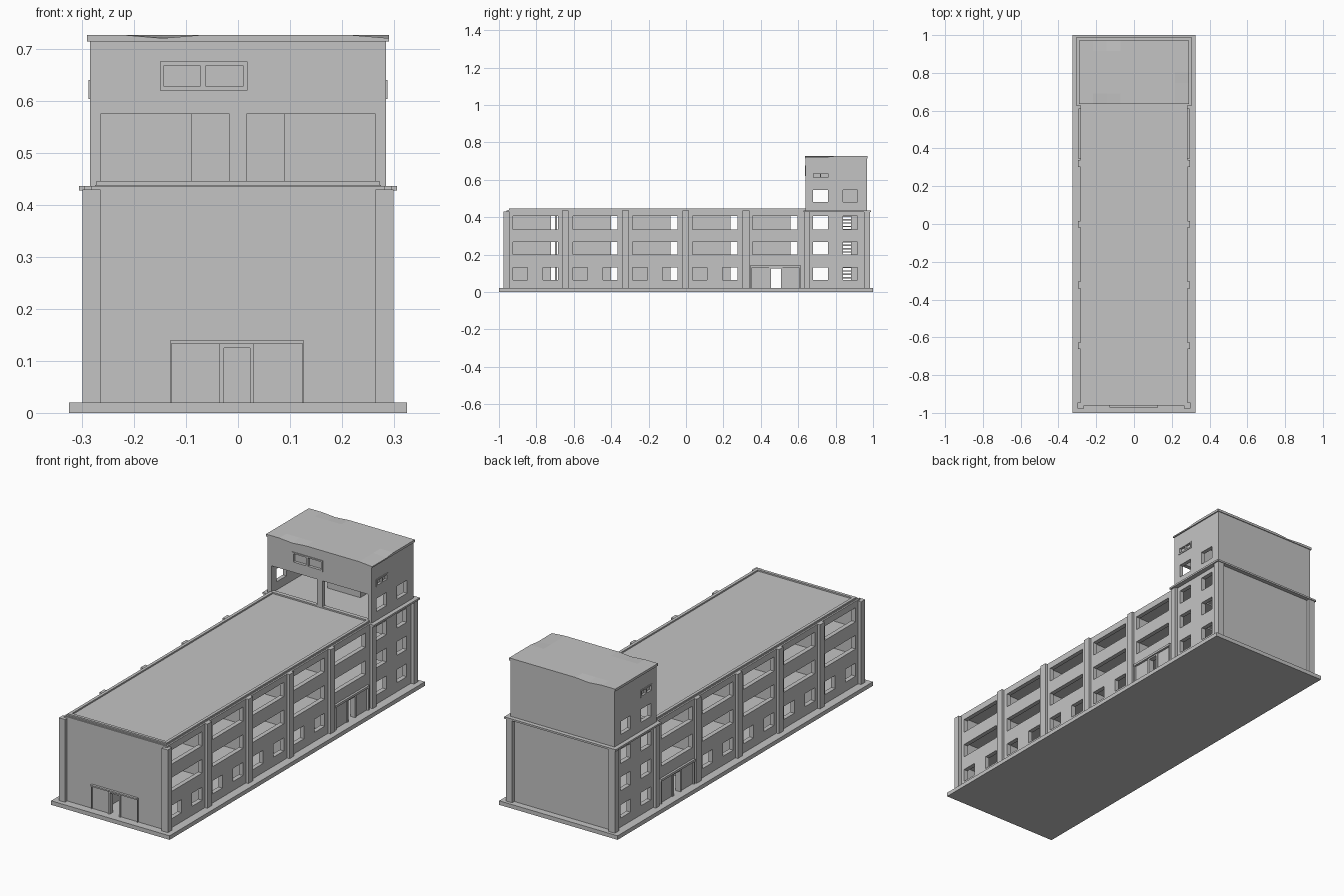
import bpy, bmesh
from mathutils import Vector

cube = bpy.data.objects.get("Cube")
if cube:
    bpy.data.objects.remove(cube)

concrete = bpy.data.materials.new("concrete_grey")
concrete.use_nodes = True
GREY = (0.55, 0.55, 0.55, 1)
concrete.diffuse_color = GREY
concrete.node_tree.nodes["Principled BSDF"].inputs["Base Color"].default_value = GREY


def finish(name, bm):
    bmesh.ops.recalc_face_normals(bm, faces=bm.faces)
    mesh = bpy.data.meshes.new(name)
    bm.to_mesh(mesh)
    bm.free()
    mesh.materials.append(concrete)
    obj = bpy.data.objects.new(name, mesh)
    bpy.context.collection.objects.link(obj)
    return obj


def box(name, x, y, z):
    """Box from three (low, high) ranges."""
    bm = bmesh.new()
    bmesh.ops.create_cube(bm, size=1)
    for v in bm.verts:
        v.co = [r[0] if c < 0 else r[1] for c, r in zip(v.co, (x, y, z))]
    return finish(name, bm)


def wall(name, axis, at, thick, u, z, holes=()):
    """Upright wall facing x or y, with rectangular holes (u0, u1, z0, z1)."""
    us = sorted({*u, *(c for h in holes for c in h[:2])})
    zs = sorted({*z, *(c for h in holes for c in h[2:])})
    bm = bmesh.new()
    grid = {}

    def vert(a, b):
        if (a, b) not in grid:
            grid[a, b] = bm.verts.new((at, a, b) if axis == "x" else (a, at, b))
        return grid[a, b]

    for a0, a1 in zip(us, us[1:]):
        for b0, b1 in zip(zs, zs[1:]):
            ca, cb = (a0 + a1) / 2, (b0 + b1) / 2
            if any(h[0] < ca < h[1] and h[2] < cb < h[3] for h in holes):
                continue
            bm.faces.new([vert(a0, b0), vert(a1, b0), vert(a1, b1), vert(a0, b1)])
    res = bmesh.ops.extrude_face_region(bm, geom=bm.faces[:])
    moved = [e for e in res["geom"] if isinstance(e, bmesh.types.BMVert)]
    offset = Vector((thick, 0, 0)) if axis == "x" else Vector((0, thick, 0))
    bmesh.ops.translate(bm, verts=moved, vec=offset)
    return finish(name, bm)


SIDES = (("left", 1), ("right", -1))
BASE, EAVE = 0.02, 0.437
FLOORS = ((0.065, 0.13), (0.2, 0.268), (0.335, 0.405))
BAYS = [-0.925 + 0.32 * i for i in range(5)]
PILLARS = [-0.645 + 0.322 * i for i in range(4)]

# Plinth, floors and flat roof
box("plinth", (-0.325, 0.325), (-1, 1), (0, BASE))
for i, z in enumerate((0.155, 0.29)):
    box(f"floor_slab_{i + 1}", (-0.275, 0.275), (-0.955, 0.82), (z, z + 0.008))
box("flat_roof", (-0.275, 0.275), (-0.955, 0.965), (0.425, 0.439))

# Openings of the long walls
side_holes = []
for i, y in enumerate(BAYS):
    side_holes += [(y, y + 0.24, *FLOORS[1]), (y, y + 0.24, *FLOORS[2])]
    if i < 4:
        side_holes += [(y, y + 0.078, *FLOORS[0]), (y + 0.16, y + 0.24, *FLOORS[0])]
side_holes.append((0.455, 0.507, BASE, 0.125))
for lo, hi in FLOORS:
    side_holes += [(0.68, 0.758, lo, hi), (0.84, 0.918, lo, hi)]

# Doorways of the corridor walls
inner_holes = [(y + 0.203, y + 0.24, b, b + 0.115)
               for y in BAYS for b in (0.025, 0.17, 0.3)]
inner_holes.append((0.455, 0.507, BASE, 0.125))

VENT = [(0.682, 0.717, 0.611, 0.634), (0.723, 0.758, 0.611, 0.634)]
tower_holes = [(0.68, 0.758, 0.48, 0.545), (0.84, 0.918, 0.48, 0.545)] + VENT

for side, s in SIDES:
    def xr(a, b):
        return tuple(sorted((s * a, s * b)))

    wall(f"{side}_long_wall", "x", s * 0.283, -s * 0.022, (-0.96, 0.967), (BASE, EAVE), side_holes)
    wall(f"{side}_corridor_wall", "x", s * 0.09, -s * 0.012, (-0.94, 0.62), (BASE, 0.43), inner_holes)
    wall(f"{side}_tower_wall", "x", s * 0.285, -s * 0.02, (0.64, 0.967), (EAVE, 0.716), tower_holes)
    # Pillars
    for i, y in enumerate(PILLARS):
        box(f"{side}_pillar_{i + 1}", xr(0.27, 0.296), (y - 0.018, y + 0.018), (BASE, EAVE))
    box(f"{side}_front_corner_pillar", xr(0.265, 0.299), (-0.977, -0.945), (BASE, 0.43))
    box(f"{side}_tower_front_pillar", xr(0.265, 0.297), (0.63, 0.66), (BASE, 0.43))
    box(f"{side}_tower_back_pillar", xr(0.265, 0.299), (0.952, 0.984), (BASE, 0.43))
    box(f"{side}_parapet", xr(0.257, 0.272), (-0.947, 0.64), (0.43, 0.446))
    # Vent backing and frame
    box(f"{side}_vent_pane", xr(0.268, 0.276), (0.68, 0.76), (0.609, 0.636))
    wall(f"{side}_vent_frame", "x", s * 0.285, s * 0.003, (0.675, 0.765), (0.604, 0.641), VENT)
    # Side entrance: canopy, jambs and door frame
    box(f"{side}_entrance_canopy", xr(0.28, 0.294), (0.345, 0.612), (0.132, 0.143))
    for i, y in enumerate((0.345, 0.604)):
        box(f"{side}_entrance_jamb_{i + 1}", xr(0.28, 0.292), (y, y + 0.008), (BASE, 0.132))
    wall(f"{side}_door_frame", "x", s * 0.28, s * 0.008, (0.445, 0.517), (BASE, 0.132),
         [(0.455, 0.507, BASE, 0.125)])

# End walls and front entrance
DOOR = [(-0.027, 0.023, BASE, 0.125)]
wall("front_wall", "y", -0.96, 0.02, (-0.283, 0.283), (BASE, EAVE), DOOR)
wall("front_door_frame", "y", -0.96, -0.006, (-0.036, 0.031), (BASE, 0.133), DOOR)
box("front_entrance_canopy", (-0.13, 0.126), (-0.972, -0.955), (0.133, 0.14))
for i, x in enumerate((-0.13, 0.123)):
    box(f"front_entrance_jamb_{i + 1}", (x, x + 0.003), (-0.968, -0.955), (BASE, 0.133))
wall("back_wall", "y", 0.967, -0.02, (-0.283, 0.283), (BASE, EAVE))
box("front_parapet", (-0.272, 0.272), (-0.947, -0.932), (0.43, 0.446))
box("corridor_end_wall", (-0.09, 0.09), (-0.7, -0.69), (BASE, 0.43))
for i, y in enumerate(PILLARS):
    for side, s in SIDES:
        box(f"{side}_room_partition_{i + 1}", tuple(sorted((s * 0.09, s * 0.265))),
            (y - 0.006, y + 0.006), (BASE, 0.43))

# Cornice ring around the tower base
for side, s in SIDES:
    box(f"{side}_cornice", tuple(sorted((s * 0.26, s * 0.306))), (0.628, 0.988), (0.428, EAVE))
box("back_cornice", (-0.306, 0.306), (0.95, 0.988), (0.428, EAVE))

# Tower front with two wide bays, a middle post and a twin window
PANES = [(-0.142, -0.073, 0.628, 0.669), (-0.062, 0.01, 0.628, 0.669)]
wall("tower_front_wall", "y", 0.64, 0.02, (-0.285, 0.285), (EAVE, 0.716),
     PANES + [(-0.27, -0.016, 0.446, 0.575), (0.016, 0.268, 0.446, 0.575)])
wall("tower_window_frame", "y", 0.64, -0.004, (-0.15, 0.018), (0.62, 0.676), PANES)
box("tower_window_panes", (-0.148, 0.016), (0.65, 0.656), (0.622, 0.674))
wall("tower_back_wall", "y", 0.967, -0.02, (-0.285, 0.285), (EAVE, 0.716))
box("stair_housing", (-0.09, 0.09), (0.83, 0.95), (0.439, 0.58))

# Open stair flights inside the tower
box("stair_spine", (-0.09, 0.09), (0.882, 0.95), (BASE, 0.43))
for level in range(3):
    for step in range(7):
        x, z = -0.09 + 0.026 * step, 0.037 + level * 0.137 + step * 0.018
        box(f"stair_{level + 1}_tread_{step + 1}", (x, x + 0.026), (0.836, 0.882), (z, z + 0.007))

# Weathered tower roof: rim sags at a few points
bm = bmesh.new()
bmesh.ops.create_grid(bm, x_segments=8, y_segments=6, size=1)
for v in bm.verts:
    v.co = (v.co.x * 0.291, 0.803 + v.co.y * 0.168, 0.727)
top = bm.verts[:]
res = bmesh.ops.extrude_face_region(bm, geom=bm.faces[:])
for v in res["geom"]:
    if isinstance(v, bmesh.types.BMVert):
        v.co.z = 0.715
for v in top:
    rim = abs(v.co.x) > 0.28 or abs(v.co.y - 0.803) > 0.16
    if rim and (0.1 < -v.co.x < 0.2 or v.co.x > 0.28 and v.co.y < 0.8):
        v.co.z -= 0.006
finish("tower_roof", bm)
